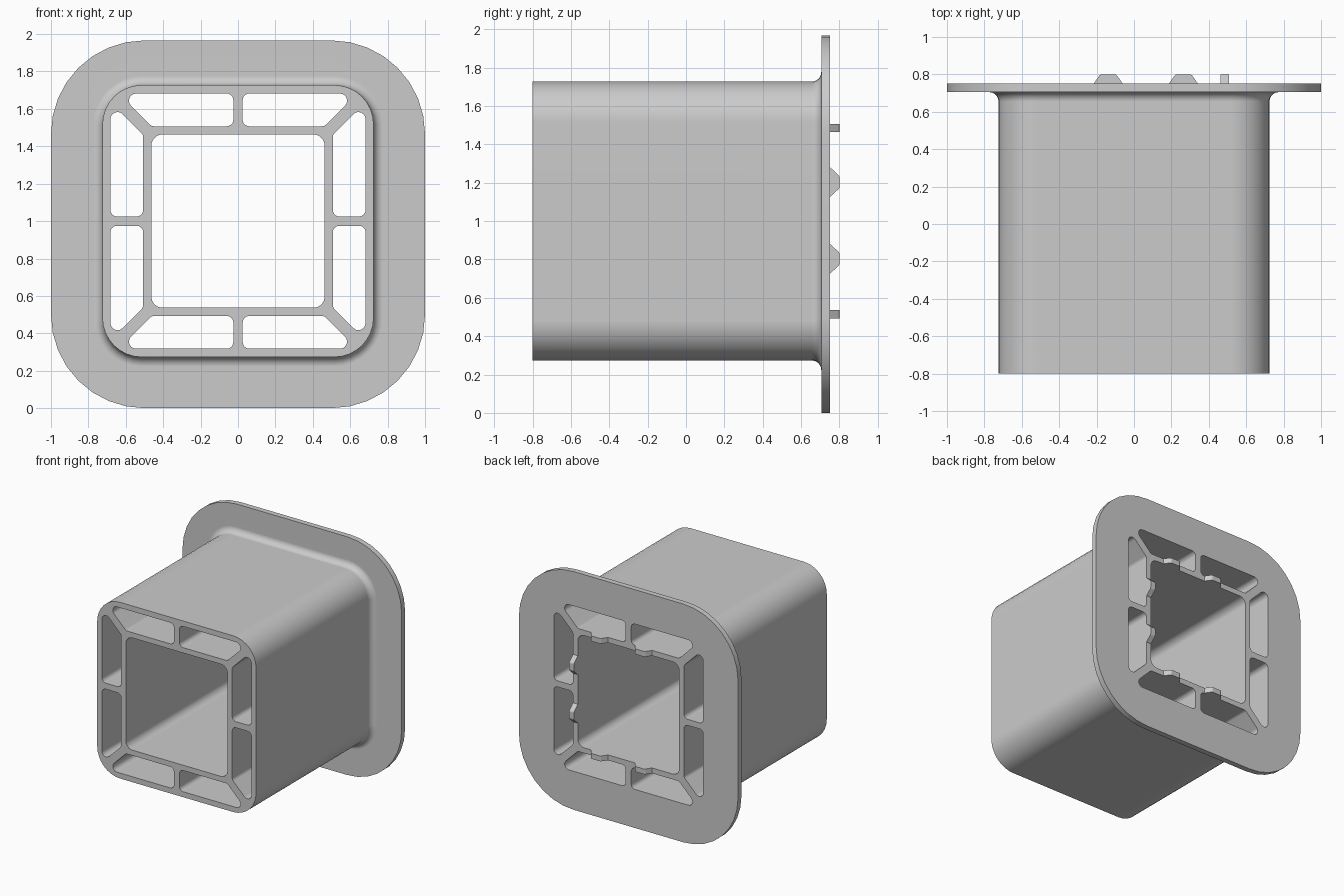
import bpy, bmesh, math
from mathutils import Vector, Matrix

if "Cube" in bpy.data.objects:
    bpy.data.objects.remove(bpy.data.objects["Cube"], do_unlink=True)

CENTER_Z = 1.0
FRONT, FLANGE, BACK, TIP = -0.8, 0.705, 0.75, 0.8
INNER, RIB = 0.463, 0.507          # bore half size, outside of the inner wall
FILLET, STEPS = 0.05, 8

grey = bpy.data.materials.new("plastic_grey")
grey.use_nodes = True
grey.diffuse_color = (0.6, 0.6, 0.6, 1)
grey.node_tree.nodes["Principled BSDF"].inputs["Base Color"].default_value = grey.diffuse_color


def rounded(corners, radii, steps=6):
    """Round each corner of a 2D polygon with an arc."""
    pts = [Vector(c) for c in corners]
    out = []
    for i, c in enumerate(pts):
        r = radii[i]
        if r == 0:
            out.append(c)
            continue
        a = (pts[i - 1] - c).normalized()
        b = (pts[(i + 1) % len(pts)] - c).normalized()
        half = a.angle(b) / 2
        mid = c + (a + b).normalized() * (r / math.sin(half))
        t = r / math.tan(half)
        start = (c + a * t - mid).normalized()
        end = (c + b * t - mid).normalized()
        out += [mid + start.slerp(end, k / steps).normalized() * r for k in range(steps + 1)]
    return out


def rectangle(w, h, r, z=0.0, steps=STEPS):
    return rounded([(-w, z - h), (w, z - h), (w, z + h), (-w, z + h)], [r] * 4, steps)


def add_ring(bm, outline, y):
    return [bm.verts.new((p.x, y, p.y + CENTER_Z)) for p in outline]


def bridge(bm, a, b):
    for i in range(len(a)):
        j = (i + 1) % len(a)
        bm.faces.new((a[i], a[j], b[j], b[i]))


def finish(bm, name):
    bmesh.ops.recalc_face_normals(bm, faces=bm.faces)
    mesh = bpy.data.meshes.new(name)
    bm.to_mesh(mesh)
    bm.free()
    mesh.materials.append(grey)
    obj = bpy.data.objects.new(name, mesh)
    bpy.context.collection.objects.link(obj)
    bpy.ops.object.select_all(action='DESELECT')
    obj.select_set(True)
    bpy.context.view_layer.objects.active = obj
    bpy.ops.object.shade_smooth_by_angle(angle=math.radians(30))
    normals = obj.modifiers.new("even_shading", 'WEIGHTED_NORMAL')
    normals.keep_sharp = True


# Through holes: square bore and two mirrored pockets on each of four sides
outer = 0.682
gap = 0.045                        # offset of the diagonal webs
pocket = rounded([(0.025, RIB), (RIB - gap, RIB), (outer - gap, outer), (0.025, outer)],
                 [0.035, 0.035, 0.038, 0.035])
holes = [rectangle(INNER, INNER, 0.06)]
for quarter in range(4):
    turn = Matrix.Rotation(quarter * math.pi / 2, 2)
    for side in (1, -1):
        holes.append([turn @ Vector((p.x * side, p.y)) for p in pocket])

# Sleeve and flange in one skin, from the front edge to the back edge
bm = bmesh.new()
sections = [(rectangle(0.725, 0.727, 0.21), FRONT)]
for k in range(STEPS + 1):
    a = k / STEPS * math.pi / 2
    grow = FILLET * (1 - math.cos(a))
    sections.append((rectangle(0.725 + grow, 0.727 + grow, 0.21 + grow),
                     FLANGE - FILLET + FILLET * math.sin(a)))
plate = rectangle(1.0, 0.983, 0.5, z=0.983 - CENTER_Z)
sections += [(plate, FLANGE), (plate, BACK)]
rings = [add_ring(bm, outline, y) for outline, y in sections]
for a, b in zip(rings, rings[1:]):
    bridge(bm, a, b)

# Hole walls
front_loops, back_loops = [rings[0]], [rings[-1]]
for hole in holes:
    a, b = add_ring(bm, hole, FRONT), add_ring(bm, hole, BACK)
    bridge(bm, a, b)
    front_loops.append(a)
    back_loops.append(b)

# Front and back end faces, filled around the holes
for loops, facing in ((front_loops, -1), (back_loops, 1)):
    edges = [bm.edges.get((ring[i - 1], ring[i])) for ring in loops for i in range(len(ring))]
    bmesh.ops.triangle_fill(bm, use_beauty=True, use_dissolve=False,
                            edges=edges, normal=(0, facing, 0))
finish(bm, "flanged_sleeve")


# Small locating tabs on the back of the inner wall
def tab(name, along, wall, top_half):
    sunk = BACK - 0.004
    profile = rounded([(-0.081, sunk), (0.081, sunk), (0.078, BACK), (top_half, TIP),
                       (-top_half, TIP), (-0.078, BACK)],
                      [0, 0, 0, 0.02, 0.02, 0], 4)
    bm = bmesh.new()
    ends = []
    for depth in (INNER, RIB):
        ring = []
        for p in profile:
            s = along + p.x
            x, z = {"top": (s, depth), "bottom": (s, -depth), "left": (depth, s)}[wall]
            ring.append(bm.verts.new((x, p.y, z + CENTER_Z)))
        bm.faces.new(ring)
        ends.append(ring)
    bridge(bm, *ends)
    finish(bm, name)


for wall, spots, top_half in (("top", (-0.138, 0.264), 0.043),
                              ("bottom", (-0.138, 0.264), 0.043),
                              ("left", (-0.197, 0.203), 0.032)):
    for number, along in enumerate(spots, 1):
        tab(f"{wall}_tab_{number}", along, wall, top_half)
